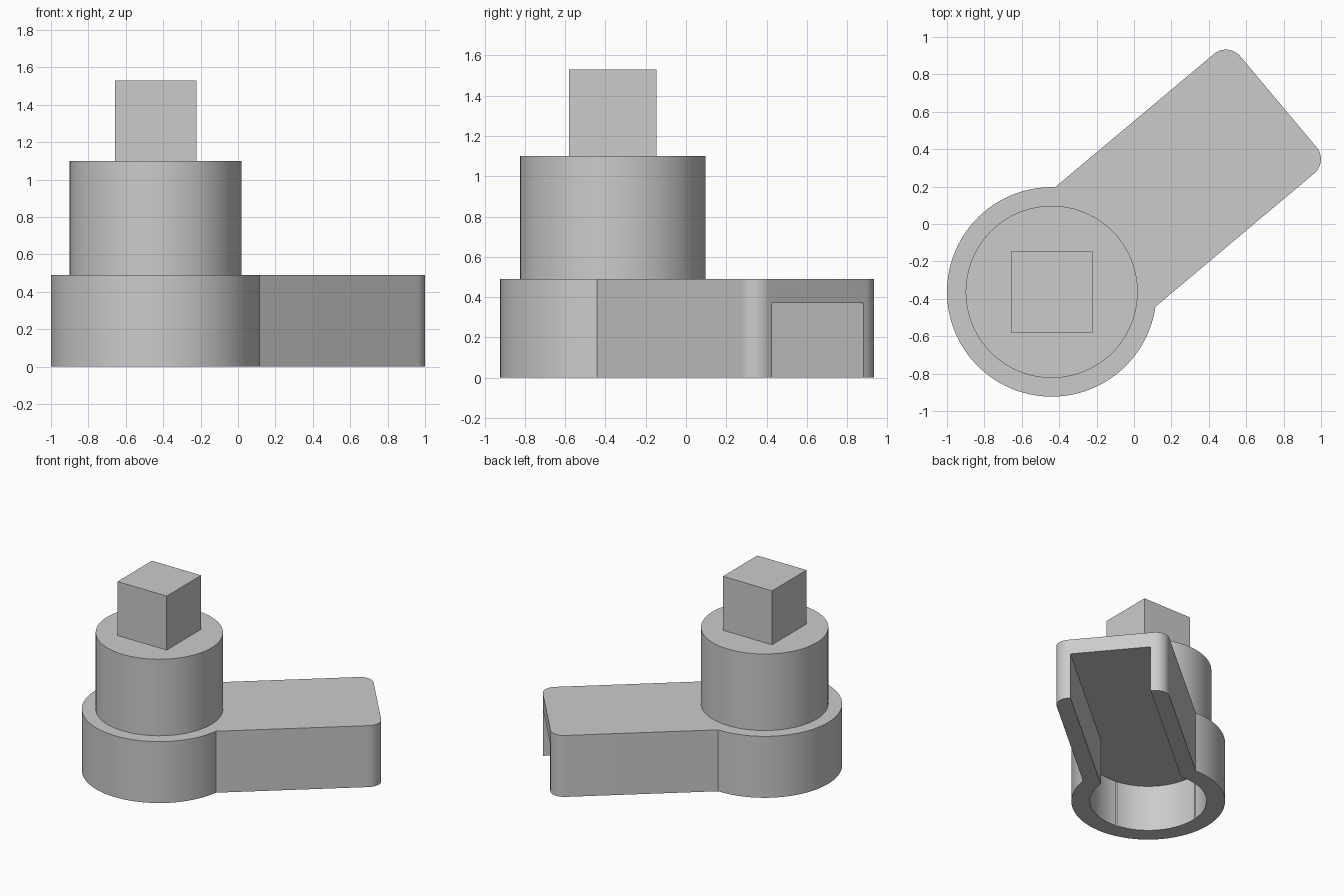
import bpy, bmesh
from math import radians, asin, sin, cos, pi

if "Cube" in bpy.data.objects:
    bpy.data.objects.remove(bpy.data.objects["Cube"])

CENTRE = (-0.44, -0.363)   # axis of the round hub
ANGLE = radians(40)        # heading of the arm

grey = bpy.data.materials.new("plain grey")
grey.use_nodes = True
grey.diffuse_color = (0.6, 0.6, 0.6, 1)
grey.node_tree.nodes["Principled BSDF"].inputs["Base Color"].default_value = (0.6, 0.6, 0.6, 1)


def arc(cx, cy, r, start, end, steps):
    """Points along an arc, both ends included."""
    return [(cx + r * cos(start + (end - start) * i / steps),
             cy + r * sin(start + (end - start) * i / steps)) for i in range(steps + 1)]


def prism(name, outline, bottom, top, turn=0):
    """Extrude a flat outline straight up, placed on the hub axis."""
    bm = bmesh.new()
    face = bm.faces.new([bm.verts.new((x, y, bottom)) for x, y in outline])
    result = bmesh.ops.extrude_face_region(bm, geom=[face])
    raised = [v for v in result["geom"] if isinstance(v, bmesh.types.BMVert)]
    bmesh.ops.translate(bm, verts=raised, vec=(0, 0, top - bottom))
    bmesh.ops.recalc_face_normals(bm, faces=bm.faces)
    mesh = bpy.data.meshes.new(name)
    bm.to_mesh(mesh)
    bm.free()
    mesh.materials.append(grey)
    obj = bpy.data.objects.new(name, mesh)
    obj.location = (*CENTRE, 0)
    obj.rotation_euler.z = turn
    bpy.context.collection.objects.link(obj)
    return obj


def rectangle(x0, x1, half):
    return [(x0, -half), (x1, -half), (x1, half), (x0, half)]


def circle(r):
    return arc(0, 0, r, 0, 2 * pi, 96)[:-1]


def activate(obj):
    bpy.ops.object.select_all(action='DESELECT')
    obj.select_set(True)
    bpy.context.view_layer.objects.active = obj


def carve(obj, cutter):
    """Subtract a cutter and discard it."""
    mod = obj.modifiers.new("carve", 'BOOLEAN')
    mod.operation, mod.solver, mod.object = 'DIFFERENCE', 'EXACT', cutter
    activate(obj)
    bpy.ops.object.modifier_apply(modifier=mod.name)
    bpy.data.objects.remove(cutter)


# Base: round hub with a straight arm that ends in rounded corners
hub, half, length, corner = 0.56, 0.417, 1.582, 0.1
join = asin(half / hub)
outline = arc(0, 0, hub, join, 2 * pi - join, 80)
outline += arc(length - corner, corner - half, corner, -pi / 2, 0, 12)
outline += arc(length - corner, half - corner, corner, 0, pi / 2, 12)
base = prism("hub_and_arm", outline, 0, 0.49, ANGLE)

# Hollow underside: round pocket and a slot open at the arm end
carve(base, prism("pocket_cutter", circle(0.425), -0.1, 0.37, ANGLE))
carve(base, prism("slot_cutter", rectangle(-0.315, length + 0.2, 0.297), -0.1, 0.37, ANGLE))

# Upper drum and square peg
drum = prism("upper_drum", circle(0.46), 0.49, 1.10)
peg = prism("square_peg", rectangle(-0.217, 0.217, 0.217), 1.10, 1.53)

for part in (base, drum):
    activate(part)
    bpy.ops.object.shade_smooth_by_angle(angle=radians(30))
